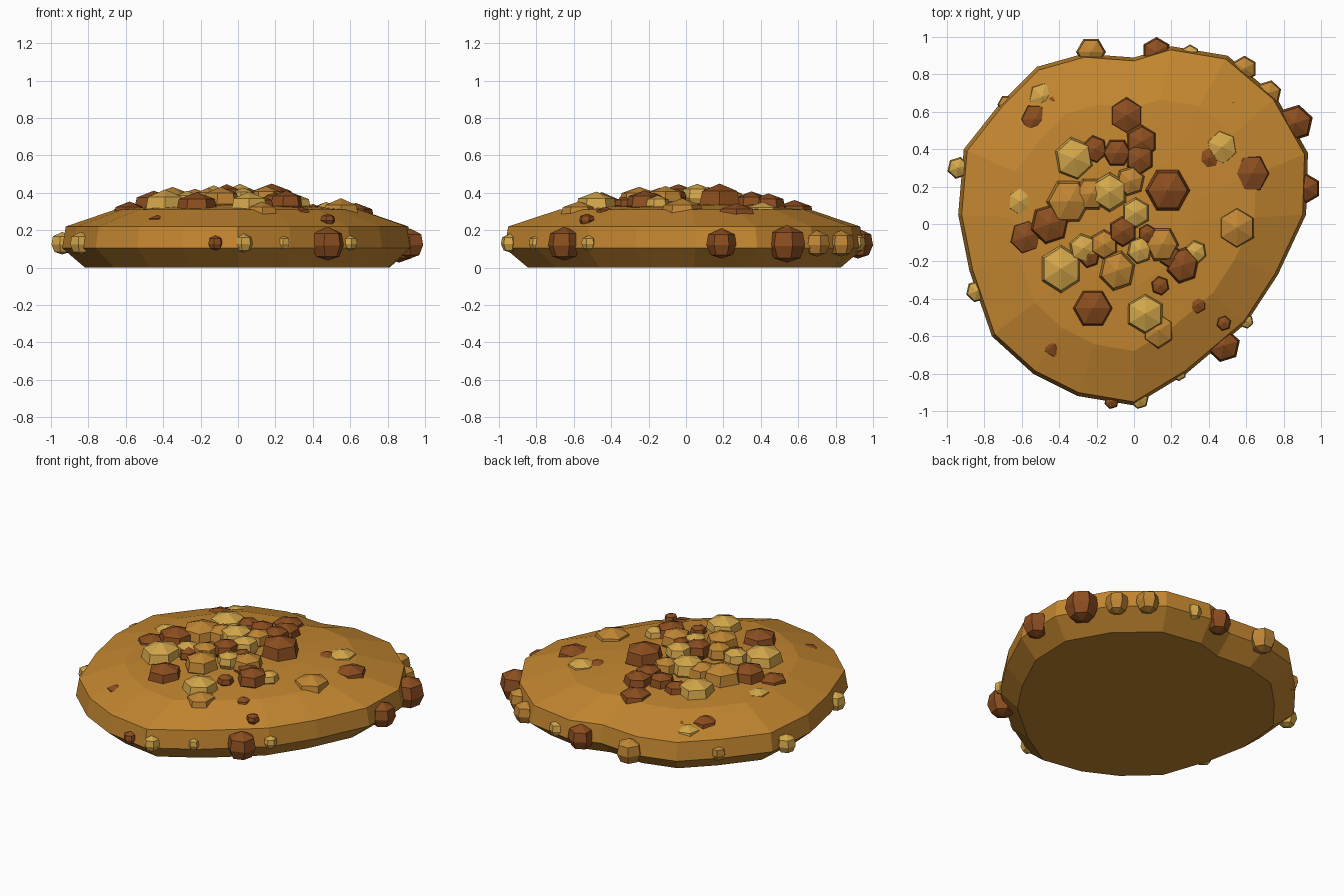
import bpy, bmesh, math, random

if "Cube" in bpy.data.objects:
    bpy.data.objects.remove(bpy.data.objects["Cube"])
random.seed(4)


def material(name, rgb):
    m = bpy.data.materials.new(name)
    m.diffuse_color = (*rgb, 1)
    m.use_nodes = True
    m.node_tree.nodes["Principled BSDF"].inputs["Base Color"].default_value = m.diffuse_color
    return m


BODY = material("ochre", (0.55, 0.24, 0.03))
BROWN = material("brown", (0.26, 0.075, 0.014))
GOLD = material("gold", (0.66, 0.39, 0.07))
ORANGE = material("orange", (0.53, 0.24, 0.035))


def lofted(name, rings, mat, top, bottom=None):
    # Skin stacked rings, closed by apex points or a flat base
    bm = bmesh.new()
    rows = [[bm.verts.new(p) for p in r] for r in rings]
    n = len(rows[0])
    for a, b in zip(rows, rows[1:]):
        for i in range(n):
            j = (i + 1) % n
            bm.faces.new((a[i], a[j], b[j], b[i]))
    t = bm.verts.new(top)
    for i in range(n):
        bm.faces.new((rows[-1][i], rows[-1][(i + 1) % n], t))
    if bottom:
        b = bm.verts.new(bottom)
        for i in range(n):
            bm.faces.new((rows[0][(i + 1) % n], rows[0][i], b))
    else:
        bm.faces.new(rows[0][::-1])
    me = bpy.data.meshes.new(name)
    bm.to_mesh(me)
    bm.free()
    me.materials.append(mat)
    ob = bpy.data.objects.new(name, me)
    bpy.context.collection.objects.link(ob)


# Flattened mound body: one irregular outline scaled at several heights
outline = [(.92, .05), (.93, .38), (.76, .68), (.5, .9), (.2, .95), (0, .89),
           (-.27, .91), (-.52, .84), (-.72, .64), (-.91, .4), (-.94, .05),
           (-.88, -.25), (-.76, -.6), (-.54, -.8), (-.3, -.92), (0, -.97),
           (.28, -.8), (.6, -.53), (.77, -.27)]
levels = [(.87, 0), (1, .105), (.98, .22), (.7, .31), (.35, .335)]
lofted("mound_body", [[(x * s, y * s, z) for x, y in outline] for s, z in levels],
       BODY, (0, 0, .345))


def surface_z(x, y):
    r = math.hypot(x, y) / .93
    if r > .7:
        return .31 - (r - .7) / .28 * .09
    return .345 - r / .7 * .035


# Six-sided chunky pebble
def pebble(name, x, y, z, r, mat, stretch=1, h=1):
    a0 = random.choice([.52, .52, .3, .7, 0])
    prof = [(.72, -.7), (1, -.15), (.87, .45)]
    rings = [[(x + r * s * math.cos(a0 + k * math.pi / 3),
               y + r * s * stretch * math.sin(a0 + k * math.pi / 3),
               z + r * q * h) for k in range(6)] for s, q in prof]
    lofted(name, rings, mat, (x, y, z + .78 * r * h), (x, y, z - .9 * r * h))


def top_pebbles(label, mat, spots):
    # Heap is piled higher towards the middle
    for i, (x, y, r) in enumerate(spots):
        d = math.hypot(x, y)
        lift = .05 * max(0, 1 - d / .5) - (.03 if d > .52 else 0)
        pebble(f"{label}_top_pebble_{i}", x, y, surface_z(x, y) + lift, r, mat,
               stretch=random.uniform(1, 1.15))


def rim_pebbles(label, mat, spots):
    for i, (x, y, r) in enumerate(spots):
        pebble(f"{label}_rim_pebble_{i}", x, y, .135, r, mat, h=1.2)


# Pebbles heaped on top: x, y, radius
top_pebbles("brown", BROWN, [
    (-.04, .58, .10), (-.21, .40, .07), (.04, .44, .09), (-.09, .38, .08),
    (.03, .35, .08), (.18, .18, .12), (-.06, -.04, .08), (-.24, -.17, .06),
    (.07, -.05, .05), (.26, -.22, .09), (.19, -.17, .06), (-.45, 0, .11),
    (-.58, -.07, .09), (-.22, -.45, .11), (.14, -.33, .05), (.34, -.43, .05),
    (.48, -.53, .04), (-.62, -.53, .05), (-.43, -.65, .06), (.63, .27, .10),
    (.40, .35, .07), (-.53, .56, .08), (-.43, .66, .06)])
top_pebbles("gold", GOLD, [
    (-.32, .35, .11), (-.13, .17, .10), (.01, .06, .08), (-.27, -.13, .08),
    (.03, -.14, .07), (.33, -.15, .06), (-.39, -.24, .12), (-.61, .12, .07),
    (.06, -.48, .11), (.47, .41, .09), (-.49, .68, .08)])
top_pebbles("orange", ORANGE, [
    (-.35, .12, .12), (-.23, .16, .09), (-.02, .23, .08), (-.16, -.11, .08),
    (-.09, -.25, .10), (.15, -.11, .09), (.13, -.57, .09), (.55, -.02, .11),
    (.53, .65, .07)])

# Pebbles set into the rim
rim_pebbles("brown", BROWN, [
    (.12, .92, .08), (.86, .54, .10), (.92, .19, .08), (.48, -.65, .09),
    (-.12, -.95, .04)])
rim_pebbles("gold", GOLD, [
    (.24, -.80, .04), (.03, -.94, .05), (-.84, -.36, .06), (-.94, .30, .06),
    (.30, .91, .05), (.60, -.52, .04)])
rim_pebbles("orange", ORANGE, [
    (-.23, .92, .08), (.59, .83, .07), (.72, .70, .07), (-.68, .64, .05)])
